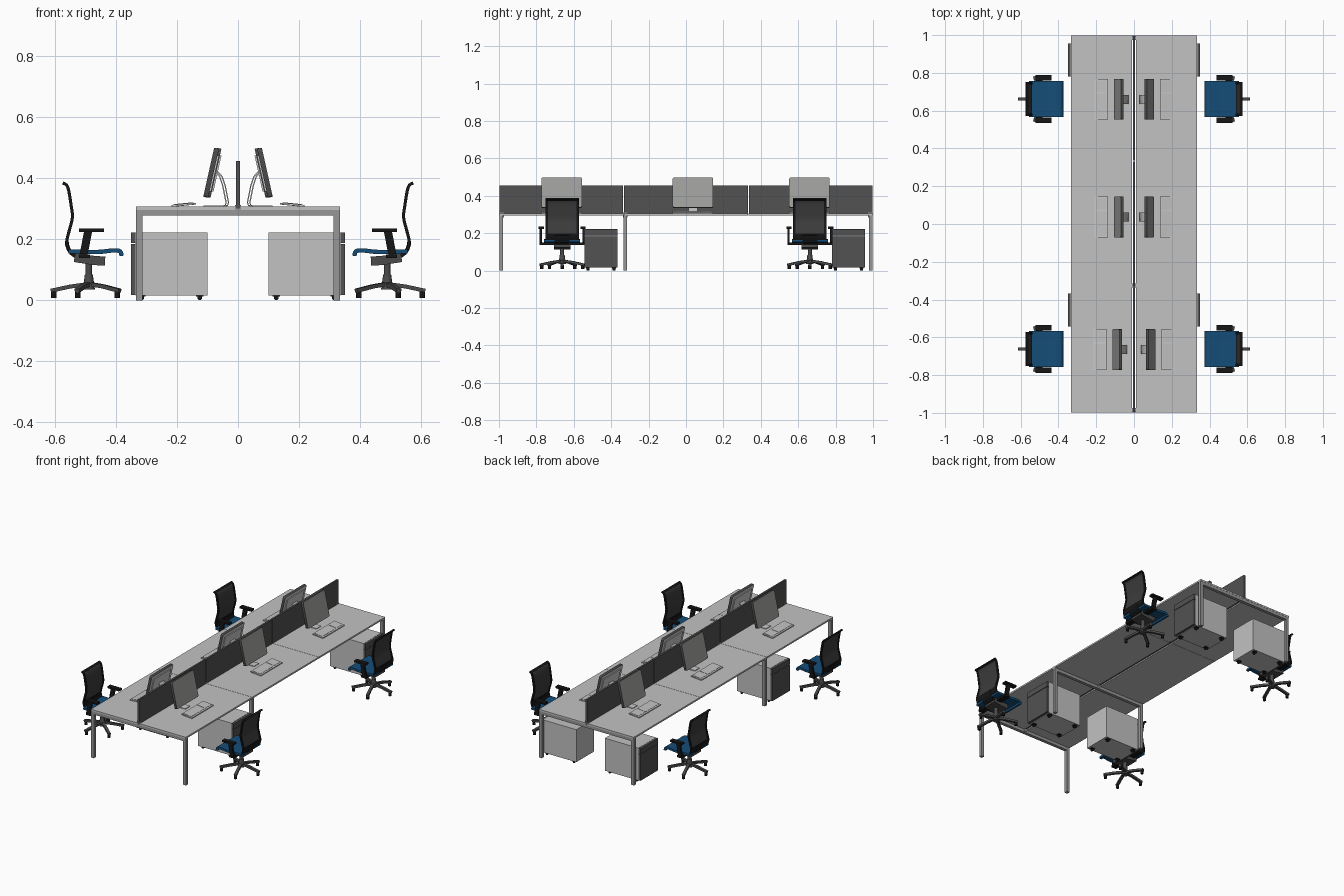
import bpy, bmesh, math
from mathutils import Matrix, Vector

if "Cube" in bpy.data.objects:
    bpy.data.objects.remove(bpy.data.objects["Cube"])


def material(name, r, g, b):
    m = bpy.data.materials.new(name)
    m.use_nodes = True
    m.diffuse_color = (r, g, b, 1)
    m.node_tree.nodes["Principled BSDF"].inputs["Base Color"].default_value = (r, g, b, 1)
    return m


LIGHT = material("light grey laminate", .54, .54, .54)
STEEL = material("grey steel", .31, .31, .31)
DARK = material("dark grey panel", .085, .085, .085)
SCREEN = material("screen grey", .34, .34, .33)
SILVER = material("silver", .58, .58, .58)
BLACK = material("black plastic", .008, .008, .008)
MESH = material("mesh charcoal", .045, .045, .045)
BASE = material("base grey", .07, .07, .07)
BLUE = material("blue fabric", .007, .075, .19)

ONE = [(1, 0, 0)]
PAIR = [(1, 0, 0), (-1, 0, 0)]


def place(name, bm, mats, spots=ONE, rule=None):
    """Make one object per (side, shift x, shift y); side -1 mirrors across x."""
    mats = mats if isinstance(mats, list) else [mats]
    bmesh.ops.recalc_face_normals(bm, faces=bm.faces)
    for f in bm.faces:
        f.smooth = True
        if rule:
            f.material_index = rule(f)
    for e in bm.edges:
        e.smooth = len(e.link_faces) == 2 and e.calc_face_angle(0) < .6
    for n, (side, dx, dy) in enumerate(spots):
        me = bpy.data.meshes.new(name)
        bm.to_mesh(me)
        me.transform(Matrix.Translation((dx, dy, 0)))
        if side < 0:
            me.transform(Matrix.Diagonal((-1, 1, 1, 1)))
            me.flip_normals()
        for m in mats:
            me.materials.append(m)
        ob = bpy.data.objects.new(name if len(spots) == 1 else f"{name}_{n + 1}", me)
        bpy.context.collection.objects.link(ob)
    bm.free()


def box(x0, x1, y0, y1, z0, z1, bm=None):
    bm = bm or bmesh.new()
    size = Matrix.Diagonal((x1 - x0, y1 - y0, z1 - z0, 1))
    mid = Matrix.Translation(((x0 + x1) / 2, (y0 + y1) / 2, (z0 + z1) / 2))
    bmesh.ops.create_cube(bm, size=1, matrix=mid @ size)
    return bm


def cylinder(x, y, z0, z1, r0, r1=None, bm=None, turn=None, sides=16):
    bm = bm or bmesh.new()
    m = Matrix.Translation((x, y, (z0 + z1) / 2))
    if turn:
        m = m @ Matrix.Rotation(math.pi / 2, 4, turn)
    bmesh.ops.create_cone(bm, cap_ends=True, segments=sides, radius1=r0,
                          radius2=r0 if r1 is None else r1, depth=z1 - z0, matrix=m)
    return bm


def smooth_path(pts, steps=4):
    """Catmull-Rom points through pts."""
    p = [Vector(q) for q in [pts[0]] + pts + [pts[-1]]]
    out = []
    for a, b, c, d in zip(p, p[1:], p[2:], p[3:]):
        for k in range(steps):
            t = k / steps
            out.append(b + (c - a) * t / 2 + (a * 2 - b * 5 + c * 4 - d) * t * t / 2
                       + (b * 3 - a - c * 3 + d) * t ** 3 / 2)
    return out + [p[-1]]


def ribbon(path, y0, y1, thick, bm=None):
    """Sweep a flat bar along an x-z path, spanning y0 to y1."""
    bm = bm or bmesh.new()
    path = [Vector(p) for p in path]
    rings = []
    for i, p in enumerate(path):
        d = (path[min(i + 1, len(path) - 1)] - path[max(i - 1, 0)]).normalized()
        n = Vector((-d.y, d.x)) * thick / 2
        a, b = p + n, p - n
        rings.append([bm.verts.new(v) for v in
                      ((a.x, y0, a.y), (a.x, y1, a.y), (b.x, y1, b.y), (b.x, y0, b.y))])
    for r, s in zip(rings, rings[1:]):
        for k in range(4):
            bm.faces.new((r[k], r[(k + 1) % 4], s[(k + 1) % 4], s[k]))
    bm.faces.new(rings[0])
    bm.faces.new(rings[-1])
    return bm


# Desk: tops, leg frames, divider panels
THIRDS = [-2 / 3, 0, 2 / 3]
place("desk_top", box(.01, .333, -.3325, .3325, .296, .306), LIGHT,
      [(s, 0, y) for s in (1, -1) for y in THIRDS])
frame = box(-.333, .333, -.01, .01, .277, .296)
for s in (-1, 1):
    box(s * .323 - .01, s * .323 + .01, -.01, .01, 0, .277, frame)
place("leg_frame", frame, STEEL, [(1, 0, y) for y in (-.988, -.325, .988)])
place("divider_panel", box(-.006, .006, -.331, .331, .3, .456), DARK,
      [(1, 0, y) for y in THIRDS])
place("divider_bracket", box(-.01, .01, -.011, .011, .285, .312), STEEL,
      [(1, 0, y) for y in (-.985, -.325, .985)])

# Drawer cabinets
CABINETS = [(s, 0, y) for s in (1, -1) for y in (-.455, .868)]
place("cabinet_body", box(.1, .335, -.088, .088, .016, .222), LIGHT, CABINETS)
drawers = box(.335, .35, -.088, .088, .187, .221)
box(.335, .35, -.088, .088, .018, .184, drawers)
place("cabinet_drawers", drawers, DARK, CABINETS)
wheels = bmesh.new()
for x in (.125, .315):
    for y in (-.07, .07):
        cylinder(x, y, 0, .016, .008, bm=wheels, turn='X')
        box(x - .012, x + .012, y - .01, y + .01, .012, .017, wheels)
place("cabinet_casters", wheels, BLACK, CABINETS)

# Monitors, stands and keyboards
STATIONS = [(s, dx, y) for s in (1, -1) for dx, y in ((0, .66), (0, .037), (.008, -.665))]
tilt = Matrix.Translation((.08, 0, .417)) @ Matrix.Rotation(math.radians(-12.5), 4, 'Y')
monitor = box(-.008, .008, -.108, .108, -.082, .082)
corners = [e for e in monitor.edges if abs((e.verts[0].co - e.verts[1].co).x) > .01]
bmesh.ops.bevel(monitor, geom=corners, offset=.008, segments=3, affect='EDGES', profile=.5)
monitor.transform(tilt)
place("monitor", monitor, [BASE, SCREEN, SILVER], STATIONS,
      lambda f: 1 if f.normal.x > .9 else 2 if f.normal.x < -.9 else 0)
bulge = box(-.013, -.008, -.085, .085, -.06, .06)
bulge.transform(tilt)
place("monitor_back", bulge, SILVER, STATIONS)
place("monitor_stand", ribbon([(.066, .42), (.052, .405), (.042, .375), (.031, .32), (.034, .31),
                               (.045, .308), (.105, .308)], -.024, .024, .004), SILVER, STATIONS)
place("keyboard", ribbon([(.138, .316), (.21, .309)], -.108, .108, .006), SILVER, STATIONS)
place("keyboard_keys", ribbon([(.146, .319), (.2, .3135)], -.1, .03, .002), LIGHT, STATIONS)
place("keypad", ribbon([(.146, .319), (.2, .3135)], .04, .1, .002), LIGHT, STATIONS)

# Chairs: seat, backrest, arms, swivel base
CHAIRS = [(s, 0, y) for s in (1, -1) for y in (-.662, .662)]
CX = .488
seat = ribbon(smooth_path([(.381, .145), (.386, .16), (.41, .163), (.46, .158), (.555, .16)]),
              -.096, .096, .014)
place("seat", seat, BLUE, CHAIRS)
spine = smooth_path([(.573, .384), (.557, .37), (.546, .31), (.542, .27), (.553, .225),
                     (.56, .19), (.55, .16), (.525, .142), (.47, .132)])
rest = [p for p in spine if p.y > .165]
place("backrest_mesh", ribbon(rest, -.08, .08, .004), MESH, CHAIRS)
rails = bmesh.new()
for y in (-.083, .083):
    ribbon(rest, y - .006, y + .006, .01, rails)
ribbon(rest[:4], -.083, .083, .009, rails)
ribbon(rest[-5:], -.083, .083, .011, rails)
place("backrest_frame", rails, BLACK, CHAIRS)
place("back_support", ribbon([p for p in spine if p.y < .19], -.04, .04, .013), BLACK, CHAIRS)

arms = bmesh.new()
for s in (-1, 1):
    lo, hi = sorted((s * .097, s * .126))
    box(.438, .521, lo, hi, .224, .235, arms)
    lo, hi = sorted((s * .108, s * .12))
    ribbon([(.49, .228), (.505, .15)], lo, hi, .026, arms)
    lo, hi = sorted((s * .04, s * .12))
    box(.485, .52, lo, hi, .138, .15, arms)
place("armrests", arms, BLACK, CHAIRS)
place("seat_mechanism", ribbon([(.435, .128), (.47, .13), (.535, .14)], -.045, .045, .03),
      BASE, CHAIRS)

place("gas_column", cylinder(CX, 0, .05, .12, .011), BASE, CHAIRS)
base = cylinder(CX, 0, .035, .085, .02, .013)
tips = bmesh.new()
for k in range(5):
    a = k * math.tau / 5
    leg = ribbon([(.01, .052), (.06, .045), (.125, .031)], -.008, .008, .013)
    leg.transform(Matrix.Translation((CX, 0, 0)) @ Matrix.Rotation(a, 4, 'Z'))
    part = bpy.data.meshes.new("leg_part")
    leg.to_mesh(part)
    leg.free()
    base.from_mesh(part)
    bpy.data.meshes.remove(part)
    cylinder(CX + .115 * math.cos(a), .115 * math.sin(a), .008, .03, .009, bm=tips, sides=12)
place("star_base", base, BASE, CHAIRS)
place("base_casters", tips, BLACK, CHAIRS)
